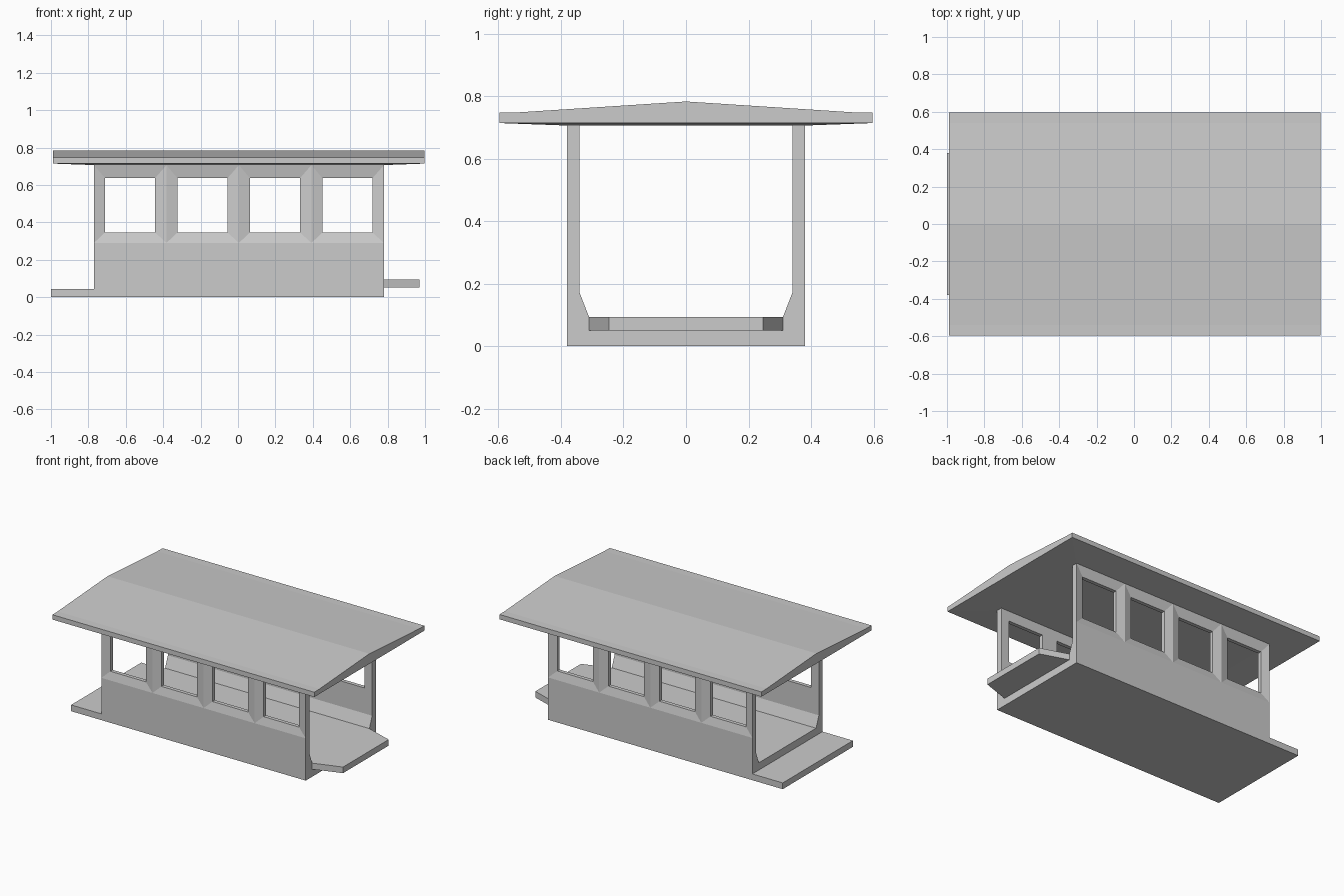
import bpy, bmesh

if "Cube" in bpy.data.objects:
    bpy.data.objects.remove(bpy.data.objects["Cube"])

X0, X1 = -0.77, 0.78          # cabin ends
Y_OUT, Y_IN, Y_REC = 0.38, 0.34, 0.366
Z_SILL, Z_TOP = 0.29, 0.706


def finish(name, bm):
    bmesh.ops.remove_doubles(bm, verts=bm.verts, dist=1e-5)
    bmesh.ops.recalc_face_normals(bm, faces=bm.faces)
    me = bpy.data.meshes.new(name)
    bm.to_mesh(me)
    bm.free()
    ob = bpy.data.objects.new(name, me)
    bpy.context.collection.objects.link(ob)
    return ob


def prism(name, lower, upper):
    """Solid between two matching outlines."""
    bm = bmesh.new()
    a = [bm.verts.new(p) for p in lower]
    b = [bm.verts.new(p) for p in upper]
    bm.faces.new(a)
    bm.faces.new(b)
    n = len(a)
    for i in range(n):
        j = (i + 1) % n
        bm.faces.new((a[i], a[j], b[j], b[i]))
    return finish(name, bm)


# Lower hull: tub section with slanted inner corners
half = [(Y_OUT, 0), (Y_OUT, Z_SILL), (Y_IN, Z_SILL), (Y_IN, 0.17), (0.31, 0.093)]
section = half + [(-y, z) for y, z in reversed(half)]
prism("hull", [(X0, y, z) for y, z in section], [(X1, y, z) for y, z in section])

# Rear deck and tapered front step
rear = [(-1, -Y_OUT), (X0, -Y_OUT), (X0, Y_OUT), (-1, Y_OUT)]
prism("rear_deck", [(x, y, 0) for x, y in rear], [(x, y, 0.043) for x, y in rear])
step = [(X1, -0.31), (0.97, -0.247), (0.97, 0.247), (X1, 0.31)]
prism("front_step", [(x, y, 0.051) for x, y in step], [(x, y, 0.093) for x, y in step])

# Window walls: four cells, each with a bevelled recess around the opening
bm = bmesh.new()


def rect(x0, x1, z0, z1, y):
    return [bm.verts.new((x, y, z)) for x, z in ((x0, z0), (x1, z0), (x1, z1), (x0, z1))]


cell = (X1 - X0) / 4
for k in range(4):
    a, b = X0 + k * cell, X0 + (k + 1) * cell
    opening = (a + 0.058, b - 0.06, 0.345, 0.637)
    loops = [rect(a, b, Z_SILL, Z_TOP, -Y_OUT), rect(*opening, -Y_REC),
             rect(*opening, -Y_IN), rect(a, b, Z_SILL, Z_TOP, -Y_IN)]
    for p, q in zip(loops, loops[1:]):
        for i in range(4):
            j = (i + 1) % 4
            bm.faces.new((p[i], p[j], q[j], q[i]))
    # Wall end caps
    for end, (i, j) in ((0, (0, 3)), (3, (1, 2))):
        if k == end:
            o, n = loops[0], loops[3]
            bm.faces.new((o[i], o[j], n[j], n[i]))
walls = finish("window_walls", bm)
mirror = walls.modifiers.new("Mirror", "MIRROR")
mirror.use_axis = (False, True, False)

# Roof: shallow gable top, underside dipping down to the cabin outline
bm = bmesh.new()
prof = [(-0.597, 0.714), (-0.597, 0.747), (-0.54, 0.748), (0, 0.783),
        (0.54, 0.748), (0.597, 0.747), (0.597, 0.714)]
ends = [[bm.verts.new((x, y, z)) for y, z in prof] for x in (-0.99, 0.997)]
l, r = ends
bm.faces.new(l)
bm.faces.new(r)
for i in range(6):
    bm.faces.new((l[i], l[i + 1], r[i + 1], r[i]))
rim = [l[0], r[0], r[6], l[6]]
inner = [bm.verts.new((x, y, Z_TOP)) for x, y in
         ((X0, -Y_OUT), (X1, -Y_OUT), (X1, Y_OUT), (X0, Y_OUT))]
for i in range(4):
    j = (i + 1) % 4
    bm.faces.new((rim[i], rim[j], inner[j], inner[i]))
bm.faces.new(inner)
finish("roof", bm)
